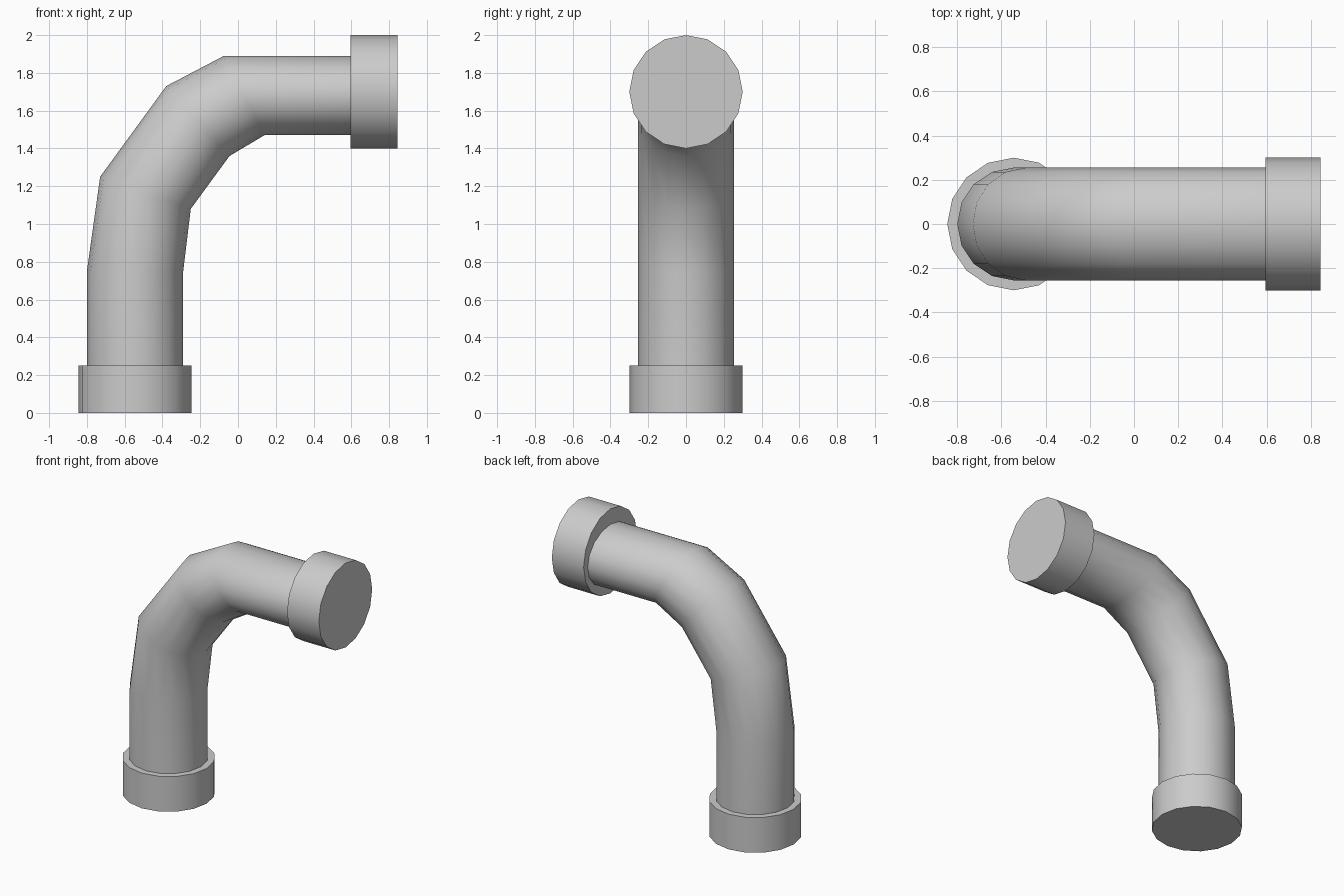
import bpy
import bmesh
import math
from mathutils import Vector

cube = bpy.data.objects.get("Cube")
if cube:
    bpy.data.objects.remove(cube, do_unlink=True)

SIDES = 16
PIPE_RADIUS = 0.255
COLLAR_RADIUS = 0.3
COLLAR_DEPTH = 0.25

grey = bpy.data.materials.new("plain grey")
grey.use_nodes = True
colour = (0.6, 0.6, 0.6, 1)
grey.diffuse_color = colour
grey.node_tree.nodes["Principled BSDF"].inputs["Base Color"].default_value = colour


def finish(obj, name):
    obj.name = name
    obj.data.materials.append(grey)
    bpy.ops.object.select_all(action="DESELECT")
    obj.select_set(True)
    bpy.context.view_layer.objects.active = obj
    bpy.ops.object.shade_smooth_by_angle(angle=math.radians(40))


def collar(name, location, tilt):
    bpy.ops.mesh.primitive_cylinder_add(
        vertices=SIDES, radius=COLLAR_RADIUS, depth=COLLAR_DEPTH,
        location=location, rotation=(0, tilt, 0))
    finish(bpy.context.object, name)


# Bent pipe: elliptical rings between outer and inner bend points (x, z)
rings = [
    ((-0.80, 0.20), (-0.29, 0.20)),
    ((-0.80, 0.75), (-0.29, 0.75)),
    ((-0.73, 1.25), (-0.25, 1.08)),
    ((-0.38, 1.73), (-0.045, 1.36)),
    ((-0.075, 1.89), (0.14, 1.47)),
    ((0.62, 1.89), (0.62, 1.47)),
]
bm = bmesh.new()
loops = []
for outer, inner in rings:
    a = Vector((outer[0], 0, outer[1]))
    b = Vector((inner[0], 0, inner[1]))
    centre, half = (a + b) / 2, (a - b) / 2
    loop = []
    for i in range(SIDES):
        t = math.tau * i / SIDES
        side = Vector((0, PIPE_RADIUS * math.sin(t), 0))
        loop.append(bm.verts.new(centre + half * math.cos(t) + side))
    loops.append(loop)
for low, high in zip(loops, loops[1:]):
    for i in range(SIDES):
        j = (i + 1) % SIDES
        bm.faces.new((low[i], low[j], high[j], high[i]))
bm.faces.new(loops[0])
bm.faces.new(loops[-1])
bmesh.ops.recalc_face_normals(bm, faces=bm.faces)
mesh = bpy.data.meshes.new("bent_pipe")
bm.to_mesh(mesh)
bm.free()
pipe = bpy.data.objects.new("bent_pipe", mesh)
bpy.context.collection.objects.link(pipe)
finish(pipe, "bent_pipe")

# Collars on both pipe ends
collar("base_collar", (-0.545, 0, COLLAR_DEPTH / 2), 0)
collar("outlet_collar", (0.72, 0, 1.7), math.pi / 2)
